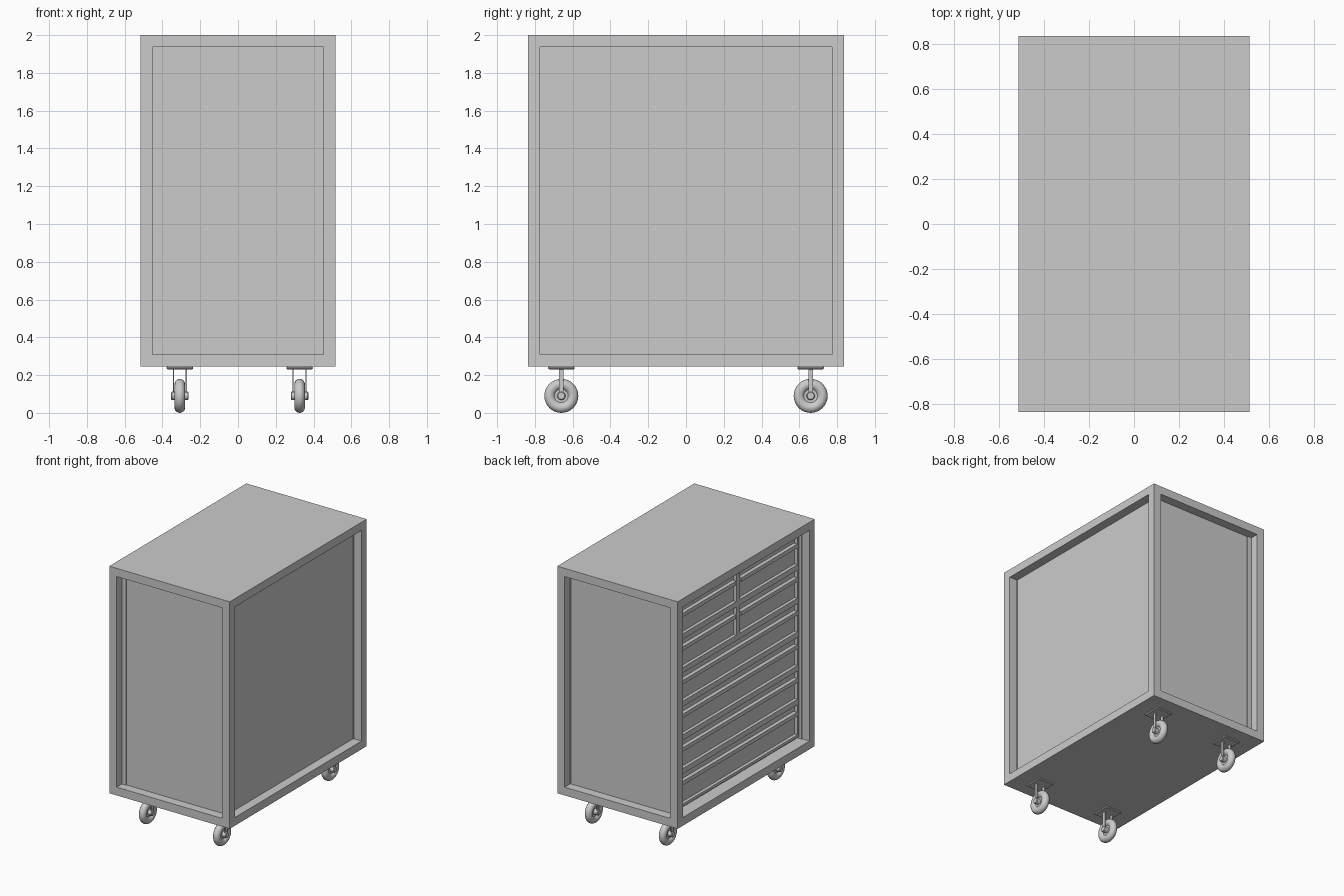
import bpy, bmesh, math
from mathutils import Vector, Matrix

if "Cube" in bpy.data.objects:
    bpy.data.objects.remove(bpy.data.objects["Cube"])


def finish(bm, name, smooth=False):
    me = bpy.data.meshes.new(name)
    bm.to_mesh(me)
    bm.free()
    ob = bpy.data.objects.new(name, me)
    bpy.context.collection.objects.link(ob)
    if smooth:
        bpy.ops.object.select_all(action='DESELECT')
        ob.select_set(True)
        bpy.context.view_layer.objects.active = ob
        bpy.ops.object.shade_smooth_by_angle(angle=math.radians(40))
    return ob


def add_box(bm, lo, hi):
    lo, hi = Vector(lo), Vector(hi)
    m = Matrix.Translation((lo + hi) / 2) @ Matrix.Diagonal((*(hi - lo), 1))
    return bmesh.ops.create_cube(bm, size=1, matrix=m)['verts']


def box(name, lo, hi, bevel=0):
    bm = bmesh.new()
    add_box(bm, lo, hi)
    if bevel:
        bmesh.ops.bevel(bm, geom=bm.edges[:], offset=bevel, segments=1, affect='EDGES')
    return finish(bm, name)


def recess(bm, faces, border, depth):
    # flat border, then straight walls down to a sunken panel
    bmesh.ops.inset_individual(bm, faces=faces, thickness=border)
    for f in faces:
        n = f.normal.copy()
        ex = bmesh.ops.extrude_face_region(bm, geom=[f])['geom']
        bmesh.ops.translate(bm, vec=-n * depth,
                            verts=[v for v in ex if isinstance(v, bmesh.types.BMVert)])
        if f.is_valid:
            bm.faces.remove(f)


# cabinet shell with a sunken panel on each side
X, Y, Z0, Z1 = 0.515, 0.837, 0.245, 2.0
bm = bmesh.new()
add_box(bm, (-X, -Y, Z0), (X, Y, Z1))
bm.normal_update()
sides = [f for f in bm.faces if abs(f.normal.z) < 0.5]
drawer_side = [f for f in sides if f.normal.x < -0.5]
recess(bm, [f for f in sides if f not in drawer_side], 0.09, 0.07)
recess(bm, drawer_side, 0.09, 0.1)
finish(bm, "cabinet_body")

# drawer fronts: two split rows above four full-width rows
PX, PITCH = -0.445, 0.26
cells = []
for row in range(6):
    z0 = 0.335 if row == 0 else 0.35 + PITCH * row
    z1 = 0.35 + PITCH * (row + 1)
    spans = [(-0.747, 0.747)] if row < 4 else [(-0.747, 0), (0, 0.747)]
    cells += [(a, b, z0, z1) for a, b in spans]

bm = bmesh.new()
for a, b, z0, z1 in cells:
    bm.faces.new([bm.verts.new((PX, y, z)) for y, z in ((a, z0), (a, z1), (b, z1), (b, z0))])
bm.normal_update()
recess(bm, bm.faces[:], 0.03, 0.025)
finish(bm, "drawer_fronts")

# full-width pull along each drawer
for i, (a, b, z0, z1) in enumerate(cells):
    box(f"drawer_pull_{i + 1}", (PX - 0.005, a + 0.03, z1 - 0.105),
        (PX + 0.03, b - 0.03, z1 - 0.075))


def lathe_x(name, profile, center, steps=32):
    # profile points are (x, radius), spun about the x axis
    bm = bmesh.new()
    vs = [bm.verts.new((x, 0, r)) for x, r in profile]
    es = [bm.edges.new(p) for p in zip(vs, vs[1:])]
    bmesh.ops.spin(bm, geom=vs + es, cent=(0, 0, 0), axis=(1, 0, 0),
                   angle=math.tau, steps=steps)
    bmesh.ops.remove_doubles(bm, verts=bm.verts, dist=1e-5)
    bmesh.ops.recalc_face_normals(bm, faces=bm.faces)
    bmesh.ops.translate(bm, vec=center, verts=bm.verts)
    return finish(bm, name, True)


# rounded tyre with dished sides, and a stubby axle
tyre = [(-0.012, 0), (-0.012, 0.036)]
tyre += [(-0.028 * math.cos(t), 0.062 + 0.028 * math.sin(t))
         for t in [math.radians(-50 + 280 * k / 14) for k in range(15)]]
tyre += [(0.012, 0.036), (0.012, 0)]
axle = [(-0.046, 0), (-0.046, 0.018), (-0.042, 0.022), (0.042, 0.022), (0.046, 0.018), (0.046, 0)]

# casters at the four corners
WZ = 0.09
for cx, sx in ((-0.308, "left"), (0.326, "right")):
    for cy, sy in ((-0.66, "front"), (0.66, "back")):
        tag = f"{sy}_{sx}"
        lathe_x(f"wheel_{tag}", tyre, (cx, cy, WZ))
        lathe_x(f"axle_{tag}", axle, (cx, cy, WZ), 20)
        box(f"caster_plate_{tag}", (cx - 0.07, cy - 0.07, 0.23), (cx + 0.07, cy + 0.07, 0.246), 0.005)
        for s in (-1, 1):
            ax = cx + s * 0.034
            box(f"fork_arm_{tag}_{'a' if s < 0 else 'b'}",
                (ax - 0.003, cy - 0.0125, WZ), (ax + 0.003, cy + 0.0125, 0.232))
